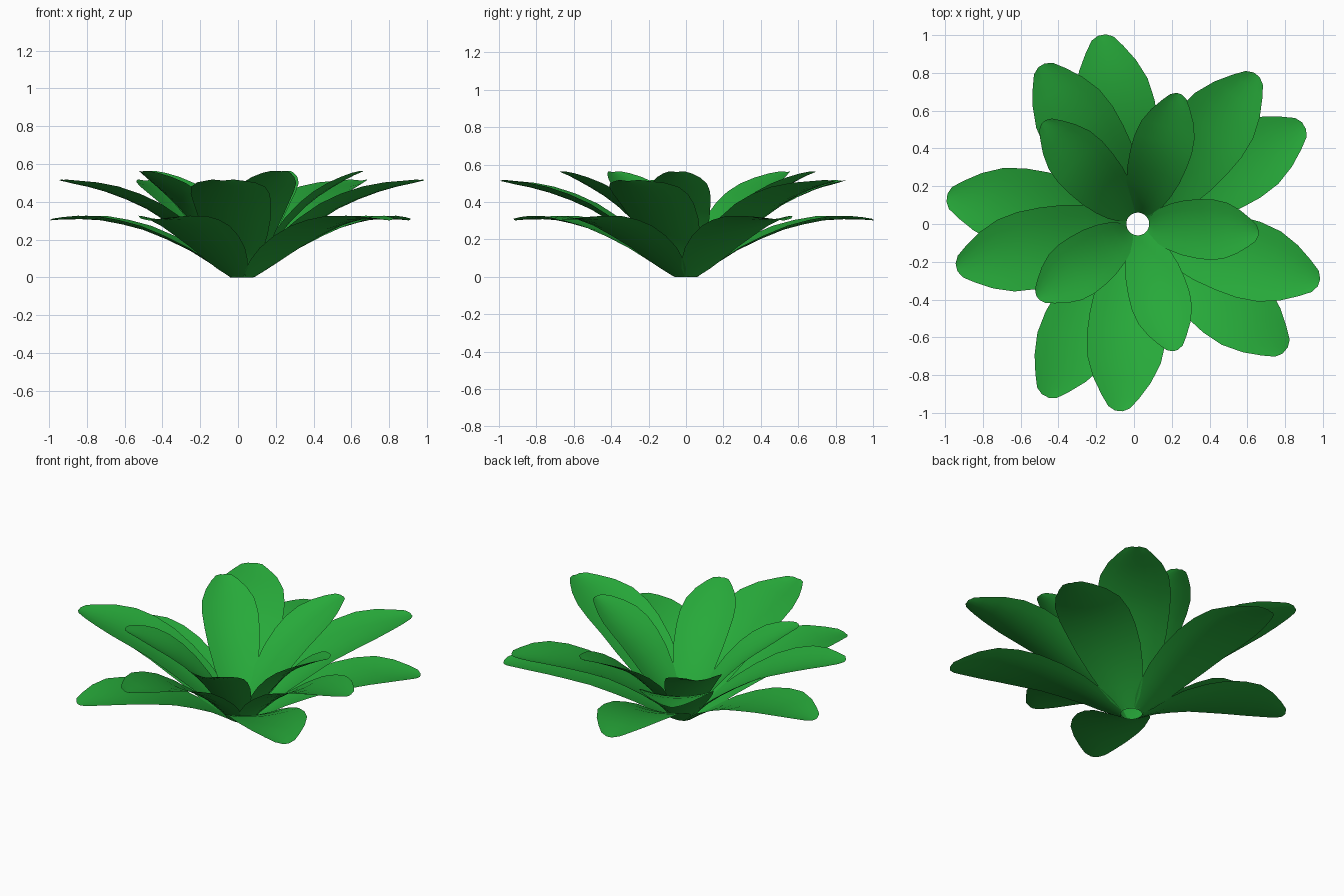
import bpy
from mathutils import Vector

if "Cube" in bpy.data.objects:
    bpy.data.objects.remove(bpy.data.objects["Cube"])

green = bpy.data.materials.new("leaf green")
green.diffuse_color = (0.02, 0.40, 0.042, 1)
green.use_nodes = True
green.node_tree.nodes["Principled BSDF"].inputs["Base Color"].default_value = green.diffuse_color

# Stations along a leaf, relative half width, and height curve for each ring
T = [0, .05, .12, .22, .35, .48, .6, .72, .83, .92, .98, 1]
W = [.2, .42, .6, .77, .91, .98, 1, .93, .73, .48, .28, .1]
LOW = [0, .035, .08, .14, .2, .25, .28, .302, .308, .307, .304, .302]
MID = [0, .06, .125, .2, .285, .36, .41, .45, .478, .495, .508, .512]
INNER = [0, .06, .13, .21, .3, .375, .43, .475, .512, .54, .555, .56]
ACROSS = [-1, -.67, -.33, 0, .33, .67, 1]


def leaf(name, tip, heights, half_width, cup):
    """Arched, slightly cupped leaf from the centre to a tip."""
    centre = Vector((0.02, 0.0, 0))
    tip = Vector((tip[0], tip[1], 0))
    out = (tip - centre).normalized()
    base = centre + out * 0.06
    side = Vector((-out.y, out.x, 0))
    length = (tip - base).length
    verts, faces = [], []
    last = len(T) - 1
    for i, t in enumerate(T):
        a, b = max(i - 1, 0), min(i + 1, last)
        run, rise = (T[b] - T[a]) * length, heights[b] - heights[a]
        normal = (Vector((0, 0, run)) - out * rise).normalized()
        mid = base + out * (t * length) + Vector((0, 0, heights[i]))
        for u in ACROSS:
            verts.append(mid + side * (u * W[i] * half_width)
                         + normal * (cup * W[i] * u * u))
    n = len(ACROSS)
    for i in range(last):
        for j in range(n - 1):
            k = i * n + j
            faces.append((k, k + n, k + n + 1, k + 1))
    mesh = bpy.data.meshes.new(name)
    mesh.from_pydata(verts, [], faces)
    mesh.materials.append(green)
    mesh.shade_smooth()
    ob = bpy.data.objects.new(name, mesh)
    bpy.context.collection.objects.link(ob)


# Three rings of five leaves: low outer, raised middle, steep inner
rings = [
    ("outer_leaf", LOW, .21, .025,
     [(-.17, 1.0), (.90, .52), (.80, -.67), (-.47, -.91), (-.99, .14)]),
    ("middle_leaf", MID, .21, .035,
     [(-.49, .84), (.65, .79), (.98, -.31), (-.08, -.99), (-.94, -.23)]),
    ("inner_leaf", INNER, .16, .03,
     [(-.48, .54), (.24, .69), (.66, -.05), (.22, -.67), (-.51, -.39)]),
]
for name, heights, half_width, cup, tips in rings:
    for i, tip in enumerate(tips):
        leaf(f"{name}_{i + 1}", tip, heights, half_width, cup)
